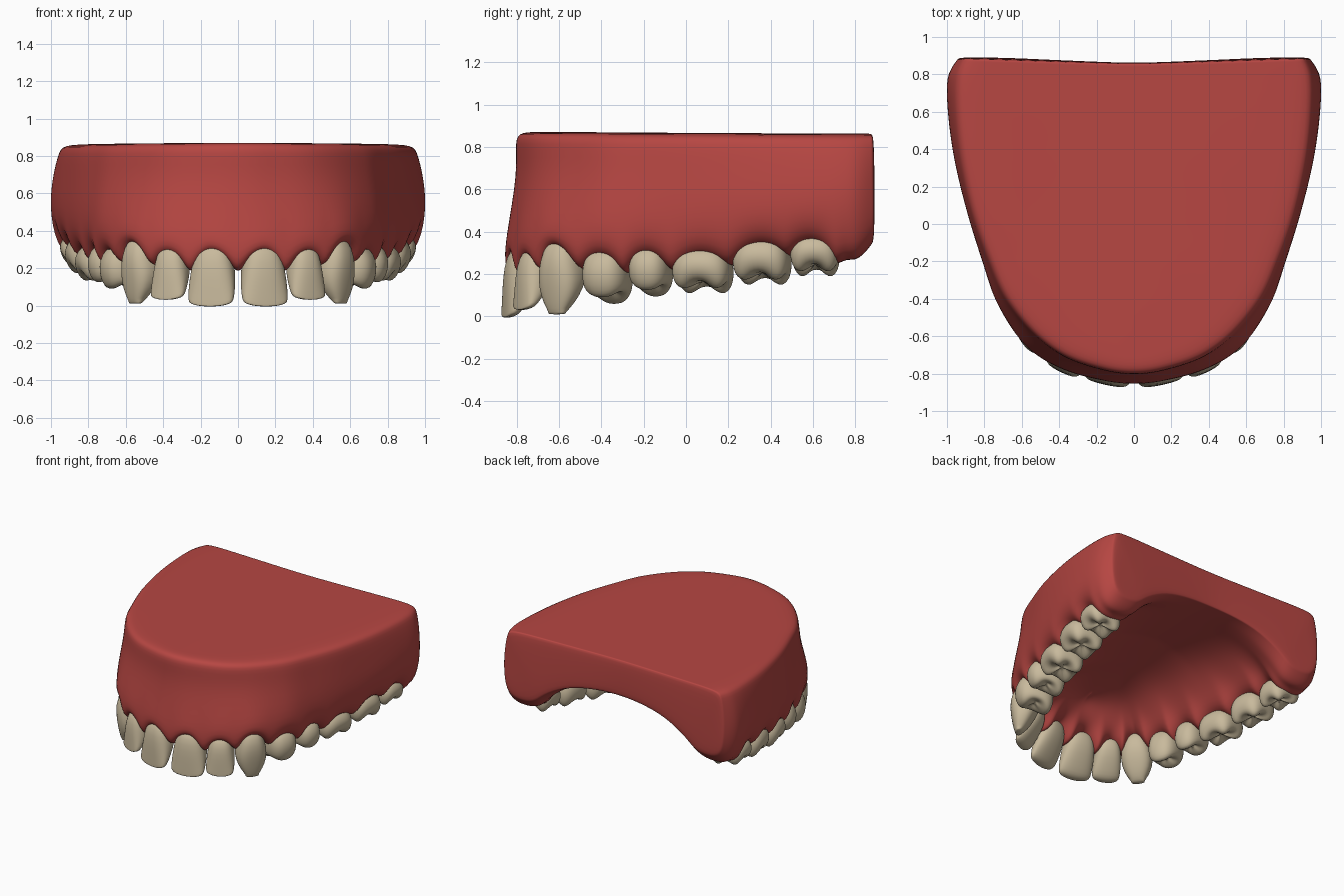
import bpy, bmesh, math
from mathutils import Vector

if "Cube" in bpy.data.objects:
    bpy.data.objects.remove(bpy.data.objects["Cube"], do_unlink=True)


def material(name, rgb):
    m = bpy.data.materials.new(name)
    m.use_nodes = True
    m.diffuse_color = (*rgb, 1)
    m.node_tree.nodes["Principled BSDF"].inputs["Base Color"].default_value = (*rgb, 1)
    return m


GUM = material("gum red", (0.47, 0.062, 0.055))
ENAMEL = material("tooth ivory", (0.58, 0.49, 0.335))

# Arch stations: position, ridge x, y, rim offset, bulge offset, half depth, gum line
ARCH = [
    (0.0, 0.00, -.77, .035, .08, .10, .29),
    (0.5, 0.13, -.755, .035, .085, .10, .29),
    (1.5, 0.345, -.695, .025, .09, .10, .28),
    (2.5, 0.505, -.575, .03, .115, .11, .33),
    (3.5, 0.605, -.37, .085, .15, .13, .28),
    (4.5, 0.67, -.165, .11, .155, .13, .29),
    (5.5, 0.73, .08, .135, .17, .14, .285),
    (6.5, 0.785, .36, .14, .185, .14, .33),
    (7.5, 0.82, .61, .13, .185, .135, .345),
    (8.5, 0.82, .80, .125, .18, .14, .265),
    (9.0, 0.80, .89, .11, .14, .12, .36),
]


def arch(s):
    """Smooth interpolation of the arch table at position s."""
    i = max(k for k in range(len(ARCH) - 1) if ARCH[k][0] <= s)
    a, b = ARCH[i], ARCH[i + 1]
    before = ARCH[i - 1] if i else (-b[0], -b[1], *b[2:])
    after = ARCH[min(i + 2, len(ARCH) - 1)]
    h = b[0] - a[0]
    t = (s - a[0]) / h
    out = []
    for p, q, r, w in zip(before, a, b, after):
        m0 = (r - p) / (b[0] - before[0]) * h
        m1 = (r - q if after is b else (w - q) / (after[0] - a[0]) * h)
        out.append(q + m0 * t + (3 * (r - q) - 2 * m0 - m1) * t**2
                   + (2 * (q - r) + m0 + m1) * t**3)
    return out


def frame(s):
    """Ridge centre, tangent and outward normal."""
    e = 0.02
    c = arch(s)
    tangent = Vector((1, 0, 0))
    if s > 8:
        tangent = Vector((0, 1, 0))
    elif s >= e:
        p, q = arch(s + e), arch(s - e)
        tangent = Vector((p[1] - q[1], p[2] - q[2], 0)).normalized()
    return Vector((c[1], c[2], 0)), tangent, Vector((tangent.y, -tangent.x, 0))


def finish(name, bm, mat, levels):
    bmesh.ops.recalc_face_normals(bm, faces=bm.faces)
    mesh = bpy.data.meshes.new(name)
    bm.to_mesh(mesh)
    bm.free()
    mesh.materials.append(mat)
    mesh.shade_smooth()
    ob = bpy.data.objects.new(name, mesh)
    bpy.context.collection.objects.link(ob)
    mirror = ob.modifiers.new("Mirror", "MIRROR")
    mirror.use_clip = True
    mirror.merge_threshold = 0.0005
    sub = ob.modifiers.new("Smooth", "SUBSURF")
    sub.levels = sub.render_levels = levels


# Gum and palate: half sections from the top midline, round the ridge, to the palate
def gum_section(s):
    _, _, _, rim, bulge, half, line = arch(s)
    c, _, n = frame(s)
    k = s / 9
    spine = Vector((0, -0.45 + 1.31 * k**1.3, 0))
    vault = 0.47 + 0.12 * min(1, 1.6 * k)
    top = 0.87 - 0.008 * k
    # papillae dip between neighbouring teeth
    gum = line
    if s <= 8:
        gum -= (0.125 - 0.075 * k) * abs(2 * (s % 1) - 1) ** 2
    wall = rim + (bulge - rim) * (-0.25 + 1.1 * k)

    def at(offset, z):
        return c + n * offset + Vector((0, 0, z))

    def toward(f, z, offset):
        return (c + n * offset).lerp(spine, f) + Vector((0, 0, z))

    inner = -half - 0.06
    base = line - 0.03
    return [
        spine + Vector((0, 0, top)), toward(.66, top, rim), toward(.3, top, rim),
        at(rim - .025, top), at(rim + .005, top - .035), at(wall, .68),
        at(bulge, .38 + .13 * k),
        at(half * .95, gum + .015), at(0, gum - .01), at(-half * .95, gum + .01),
        at(inner, base + (vault - base) * .4),
        toward(.3, base + (vault - base) * .8, inner), toward(.66, vault - .01, inner),
        spine + Vector((0, 0, vault)),
    ]


bm = bmesh.new()
stations = [i / 6 for i in range(49)] + [8.25, 8.5, 8.75, 8.93, 9]
rows = [[bm.verts.new(p) for p in gum_section(s)] for s in stations]
for a, b in zip(rows, rows[1:]):
    for j in range(len(a) - 1):
        bm.faces.new((a[j], a[j + 1], b[j + 1], b[j]))
# flat back wall
last = rows[-1]
for j in range(len(last) // 2 - 1):
    bm.faces.new((last[j], last[j + 1], last[-2 - j], last[-1 - j]))
finish("gum_and_palate", bm, GUM, 2)

# Crown profiles: height fraction, width scale, depth scale
INCISOR = [(0, .55, .5), (.18, .82, .9), (.45, .98, .9), (.75, 1.04, .6), (.95, 1.02, .36), (1, .92, .24)]
CANINE = [(0, .5, .5), (.2, .78, .95), (.45, 1, .98), (.68, .98, .75), (.88, .7, .48), (1, .36, .24)]
GRINDER = [(0, .65, .55), (.25, .92, .92), (.55, 1.04, 1.04), (.82, 1, .95), (.95, .9, .8), (1, .72, .62)]


def tooth(name, index, profile, width, tip, cusps=0, upright=0.9):
    s = index + 0.5
    half, gum = arch(s)[5:7]
    c, t, n = frame(s)
    root = gum + 0.05
    segments = 24
    bm = bmesh.new()
    rings = []
    # outer crown, then the biting surface closing inwards
    cap = [(1.0, .42, .36), (.97, .18, .15)] if cusps else [(1.02, .5, .12)]
    for level, (v, ws, ds) in enumerate(profile + cap):
        on_cap = level >= len(profile)
        ring = []
        for i in range(segments):
            th = 2 * math.pi * i / segments
            ca, sa = math.cos(th), math.sin(th)
            power = 0.8
            a = math.copysign(abs(ca) ** power, ca) * ws * width / 2
            b = math.copysign(abs(sa) ** power, sa) * ds * half
            z = root + (tip - root) * v
            if cusps:
                phase = math.pi / 4 if cusps == 4 else math.pi / 2
                wave = math.cos(cusps * (th - phase))
                grow = 1 + 0.05 * wave * v
                a, b = a * grow, b * grow
                z -= wave * 0.022 * v ** 4 * (0.7 if on_cap else 1)
                z += v * 0.025 * b / half
                if on_cap:
                    z += 0.012 * (level - len(profile) + 1)
            else:
                # keep the lip face upright while the back tapers
                if v > 0.3:
                    b += half * (1 - ds) * upright
                b += 0.015 * v
                z += 0.012 * v ** 4 * (2 * a / width) ** 2
            ring.append(bm.verts.new(c + t * a + n * b + Vector((0, 0, z))))
        rings.append(ring)
    for r, q in zip(rings, rings[1:]):
        for i in range(segments):
            j = (i + 1) % segments
            bm.faces.new((r[i], r[j], q[j], q[i]))
    bm.faces.new(rings[0])
    bm.faces.new(rings[-1])
    finish(name, bm, ENAMEL, 1)


tooth("central_incisors", 0, INCISOR, .245, .0)
tooth("lateral_incisors", 1, INCISOR, .195, .035)
tooth("canines", 2, CANINE, .225, .015, upright=.45)
tooth("first_premolars", 3, GRINDER, .225, .09, 2)
tooth("second_premolars", 4, GRINDER, .2, .125, 2)
tooth("first_molars", 5, GRINDER, .285, .135, 4)
tooth("second_molars", 6, GRINDER, .275, .175, 4)
tooth("third_molars", 7, GRINDER, .235, .215, 4)
